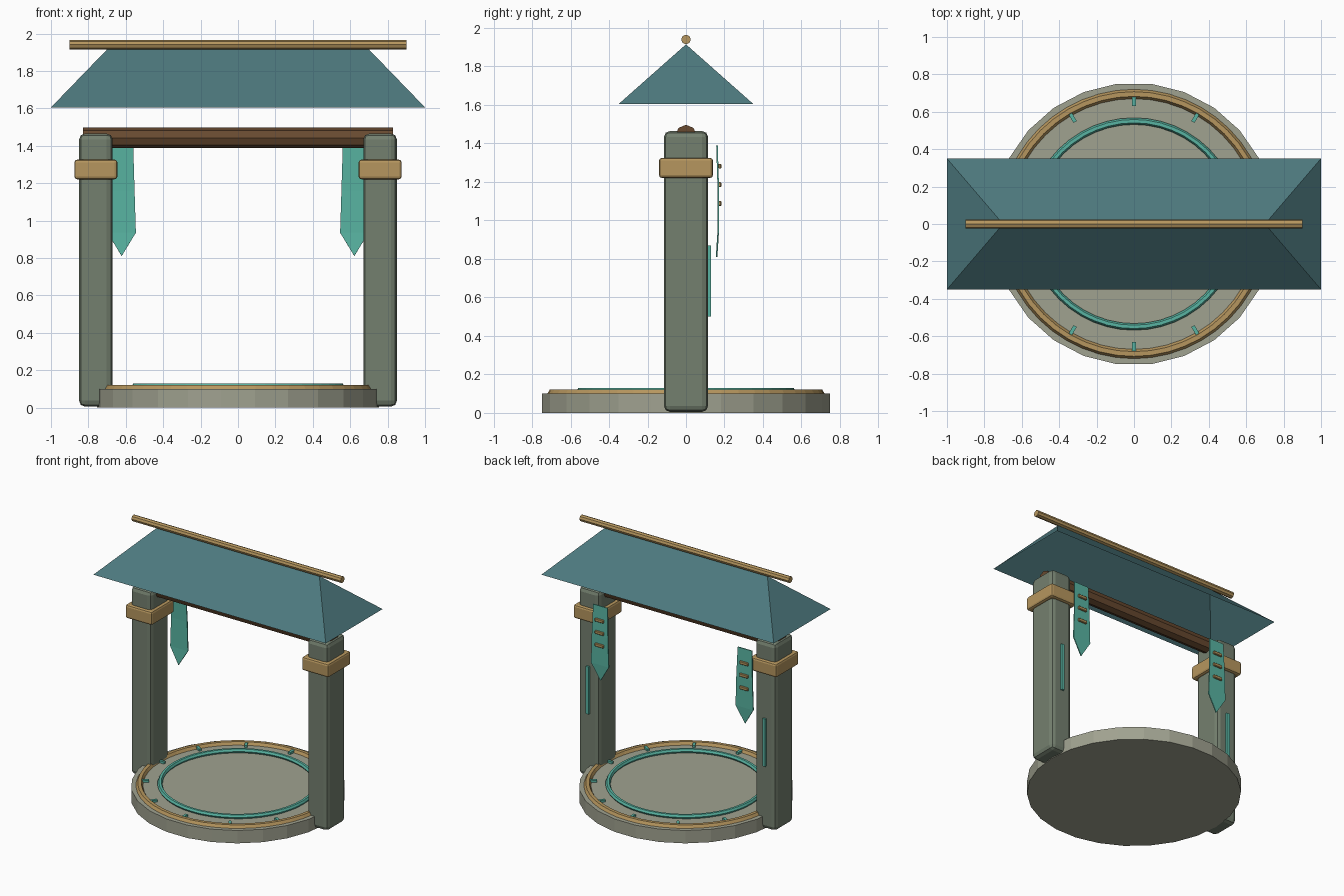
import bpy, bmesh, math
from mathutils import Matrix

if "Cube" in bpy.data.objects:
    bpy.data.objects.remove(bpy.data.objects["Cube"])


def material(name, rgb):
    def lin(c):
        c /= 255
        return c / 12.92 if c < 0.04045 else ((c + 0.055) / 1.055) ** 2.4
    m = bpy.data.materials.new(name)
    m.diffuse_color = (*[lin(c) for c in rgb], 1)
    m.use_nodes = True
    m.node_tree.nodes["Principled BSDF"].inputs["Base Color"].default_value = m.diffuse_color
    return m


PALE = material("pale_stone", (160, 162, 144))
STONE = material("green_stone", (116, 128, 111))
GOLD = material("gold", (182, 150, 94))
JADE = material("jade", (88, 180, 162))
WOOD = material("dark_wood", (104, 74, 48))
ROOF = material("roof_teal", (77, 121, 126))


def finish(name, bm, mat, loc=(0, 0, 0), rot_z=0):
    mesh = bpy.data.meshes.new(name)
    bmesh.ops.recalc_face_normals(bm, faces=bm.faces)
    bm.to_mesh(mesh)
    bm.free()
    mesh.materials.append(mat)
    ob = bpy.data.objects.new(name, mesh)
    ob.location = loc
    ob.rotation_euler.z = rot_z
    bpy.context.collection.objects.link(ob)
    return ob


def box(name, size, loc, mat, bevel=0, segments=2, rot_z=0):
    bm = bmesh.new()
    bmesh.ops.create_cube(bm, size=1, matrix=Matrix.Diagonal((*size, 1)))
    if bevel:
        bmesh.ops.bevel(bm, geom=bm.edges[:], offset=bevel, segments=segments,
                        profile=0.5, affect='EDGES')
    return finish(name, bm, mat, loc, rot_z)


def rod(name, radius, length, sides, loc, mat, along_x=False):
    bm = bmesh.new()
    # first vertex points to +y (disc) or to +z (rod lying along x)
    m = Matrix.Rotation(math.pi / 2, 4, 'Z')
    if along_x:
        m = Matrix.Rotation(math.pi / 2, 4, 'Y')
    bmesh.ops.create_cone(bm, cap_ends=True, segments=sides, radius1=radius,
                          radius2=radius, depth=length, matrix=m)
    return finish(name, bm, mat, loc)


def ring(name, major, minor, z, mat, n=48, k=6):
    bm = bmesh.new()
    loops = []
    for i in range(n):
        a = 2 * math.pi * i / n
        loop = []
        for j in range(k):
            b = 2 * math.pi * j / k
            r = major + minor * math.cos(b)
            loop.append(bm.verts.new((r * math.cos(a), r * math.sin(a),
                                      minor * math.sin(b))))
        loops.append(loop)
    for i in range(n):
        p, q = loops[i], loops[(i + 1) % n]
        for j in range(k):
            h = (j + 1) % k
            bm.faces.new((p[j], q[j], q[h], p[h]))
    return finish(name, bm, mat, (0, 0, z))


# round platform with its inlaid rings and hour ticks
rod("platform", 0.755, 0.10, 26, (0, 0, 0.05), PALE)
ring("gold_ring", 0.695, 0.025, 0.10, GOLD)
ring("jade_ring", 0.55, 0.018, 0.114, JADE)
for i in range(12):
    a = i * math.pi / 6
    box("tick", (0.05, 0.02, 0.024),
        (0.655 * math.cos(a), 0.655 * math.sin(a), 0.105), JADE, rot_z=a)


def banner(name, x):
    # cloth strip: (z, y, half width), closing in a point at the bottom
    rows = [(1.39, 0.161, 0.062), (1.16, 0.168, 0.069), (0.935, 0.167, 0.076)]
    bm = bmesh.new()
    pairs = [[bm.verts.new((s * w, y, z)) for s in (-1, 1)] for z, y, w in rows]
    for p, q in zip(pairs, pairs[1:]):
        bm.faces.new((p[0], p[1], q[1], q[0]))
    tip = bm.verts.new((0, 0.159, 0.81))
    bm.faces.new((pairs[-1][0], pairs[-1][1], tip))
    ob = finish(name, bm, JADE, (x, 0, 0))
    mod = ob.modifiers.new("thickness", 'SOLIDIFY')
    mod.thickness = 0.008
    mod.offset = 0


# both sides: pillar, collar, glowing strip, banner and its bars
for side, s in (("left", -1), ("right", 1)):
    box(side + "_pillar", (0.18, 0.23, 1.46), (s * 0.76, 0, 0.735), STONE, 0.032)
    box(side + "_collar", (0.23, 0.28, 0.105), (s * 0.76, 0, 1.273), GOLD, 0.015)
    box(side + "_strip", (0.025, 0.02, 0.37), (s * 0.76, 0.12, 0.685), JADE)
    banner(side + "_banner", s * 0.622)
    for z in (1.282, 1.186, 1.088):
        box(side + "_banner_bar", (0.075, 0.016, 0.025), (s * 0.622, 0.176, z), GOLD, 0.004, 1)

# cross beam and ridge pole
rod("beam", 0.055, 1.66, 8, (0, 0, 1.442), WOOD, along_x=True)
rod("ridge_pole", 0.025, 1.80, 8, (0, 0, 1.94), GOLD, along_x=True)

# hipped roof, open underneath
bm = bmesh.new()
e = [bm.verts.new((x, y, 1.605)) for x, y in ((-1, -0.35), (1, -0.35), (1, 0.35), (-1, 0.35))]
r = [bm.verts.new((x, 0, 1.915)) for x in (-0.7, 0.7)]
for f in ((e[0], e[1], r[1], r[0]), (e[1], e[2], r[1]),
          (e[2], e[3], r[0], r[1]), (e[3], e[0], r[0])):
    bm.faces.new(f)
finish("roof", bm, ROOF)
